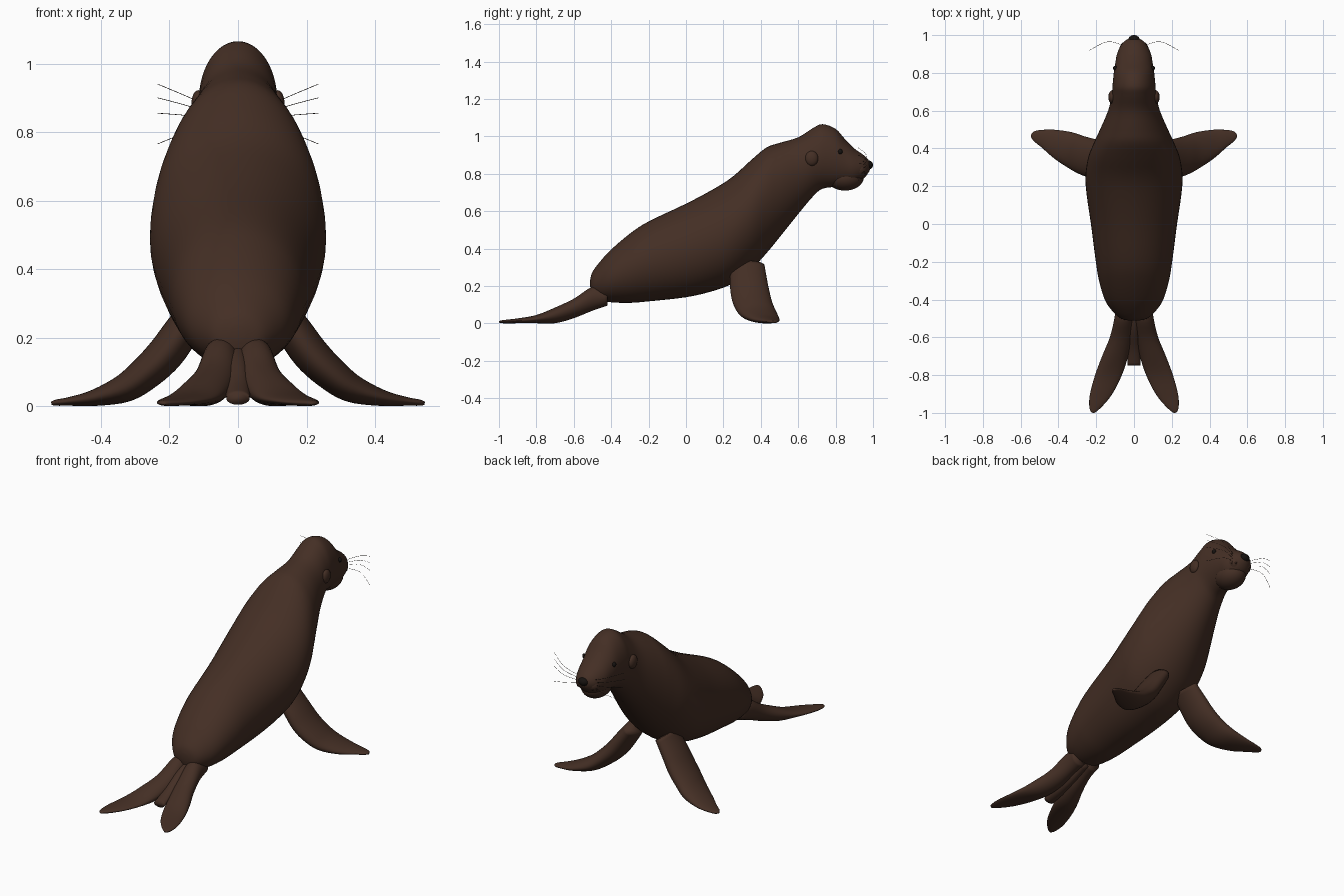
import bpy, bmesh, math
from mathutils import Vector

cube = bpy.data.objects.get("Cube")
if cube:
    bpy.data.objects.remove(cube, do_unlink=True)


def material(name, color):
    m = bpy.data.materials.new(name)
    m.use_nodes = True
    m.diffuse_color = (*color, 1)
    bsdf = m.node_tree.nodes["Principled BSDF"]
    bsdf.inputs["Base Color"].default_value = (*color, 1)
    bsdf.inputs["Roughness"].default_value = 0.7
    return m


BROWN = material("brown hide", (0.058, 0.028, 0.018))
BLACK = material("eye black", (0.008, 0.006, 0.005))
WHISKER = material("whisker dark", (0.03, 0.02, 0.015))


def finish(name, bm, mat):
    bmesh.ops.recalc_face_normals(bm, faces=bm.faces)
    mesh = bpy.data.meshes.new(name)
    bm.to_mesh(mesh)
    bm.free()
    mesh.materials.append(mat)
    mesh.shade_smooth()
    obj = bpy.data.objects.new(name, mesh)
    bpy.context.collection.objects.link(obj)
    return obj


def smooth_rows(rows, steps):
    """Catmull-Rom interpolation of rows of numbers."""
    rows = [Vector(r) for r in rows]
    out = []
    for i in range(len(rows) - 1):
        a, b, c, d = (rows[max(0, min(len(rows) - 1, i + k))] for k in (-1, 0, 1, 2))
        for s in range(steps):
            t = s / steps
            out.append(0.5 * (2 * b + (c - a) * t + (2 * a - 5 * b + 4 * c - d) * t * t
                              + (3 * b - a - 3 * c + d) * t ** 3))
    return out + [rows[-1]]


def skin(name, rings, mat):
    """Joins closed rings of points into a capped skin."""
    bm = bmesh.new()
    loops = [[bm.verts.new(p) for p in ring] for ring in rings]
    n = len(loops[0])
    for a, b in zip(loops, loops[1:]):
        for i in range(n):
            j = (i + 1) % n
            bm.faces.new((a[i], a[j], b[j], b[i]))
    bm.faces.new(loops[0])
    bm.faces.new(loops[-1])
    return finish(name, bm, mat)


def ring(center, across, up, n=32):
    """Oval ring that never sinks through the ground."""
    pts = []
    for k in range(n):
        a = math.tau * k / n
        p = center + across * math.cos(a) + up * math.sin(a)
        p.z = max(p.z, 0)
        pts.append(p)
    return pts


def ball(name, center, radii, mat, segments=24):
    bm = bmesh.new()
    bmesh.ops.create_uvsphere(bm, u_segments=segments, v_segments=segments // 2, radius=1)
    bmesh.ops.scale(bm, vec=radii, verts=bm.verts)
    bmesh.ops.translate(bm, vec=center, verts=bm.verts)
    return finish(name, bm, mat)


# Body, neck and head: y, underside, back, half width
body_rows = [
    (-0.512, 0.195, 0.235, 0.02), (-0.5, 0.15, 0.275, 0.07), (-0.46, 0.125, 0.33, 0.115),
    (-0.4, 0.113, 0.395, 0.155), (-0.3, 0.11, 0.48, 0.185), (-0.2, 0.118, 0.545, 0.202),
    (0, 0.14, 0.64, 0.228), (0.15, 0.175, 0.72, 0.25), (0.25, 0.215, 0.785, 0.257),
    (0.35, 0.29, 0.875, 0.243), (0.43, 0.375, 0.94, 0.212), (0.5, 0.46, 0.965, 0.18),
    (0.6, 0.585, 0.995, 0.137), (0.68, 0.68, 1.045, 0.118), (0.73, 0.72, 1.065, 0.114),
    (0.8, 0.73, 1.04, 0.107), (0.85, 0.735, 0.985, 0.099), (0.9, 0.745, 0.935, 0.09),
    (0.95, 0.775, 0.9, 0.067), (0.975, 0.805, 0.875, 0.04), (0.985, 0.825, 0.855, 0.015),
]
skin("body", [ring(Vector((0, y, (lo + hi) / 2)), Vector((w, 0, 0)),
                   Vector((0, 0, (hi - lo) / 2)), 48)
              for y, lo, hi, w in smooth_rows(body_rows, 4)], BROWN)

# Flippers: x, y, z, half width, half thickness
front_rows = [
    (0.1, 0.33, 0.31, 0.09, 0.045), (0.16, 0.335, 0.225, 0.1, 0.052),
    (0.21, 0.345, 0.155, 0.105, 0.054), (0.265, 0.36, 0.1, 0.105, 0.05),
    (0.33, 0.386, 0.053, 0.1, 0.042), (0.42, 0.422, 0.024, 0.077, 0.024),
    (0.49, 0.452, 0.014, 0.046, 0.013), (0.53, 0.464, 0.01, 0.026, 0.009),
    (0.545, 0.466, 0.008, 0.006, 0.005),
]
hind_rows = [
    (0.045, -0.42, 0.145, 0.05, 0.05), (0.052, -0.5, 0.132, 0.052, 0.064),
    (0.068, -0.6, 0.08, 0.06, 0.052), (0.1, -0.7, 0.043, 0.069, 0.042),
    (0.135, -0.8, 0.023, 0.071, 0.022), (0.174, -0.9, 0.014, 0.059, 0.013),
    (0.2, -0.96, 0.01, 0.037, 0.01), (0.213, -0.99, 0.009, 0.018, 0.007),
    (0.215, -1.0, 0.008, 0.004, 0.004),
]


def flipper(name, rows, side, sideways):
    rows = smooth_rows(rows, 4)
    rings = []
    for i, (x, y, z, w, t) in enumerate(rows):
        step = rows[min(i + 1, len(rows) - 1)] - rows[max(i - 1, 0)]
        if sideways:
            across = Vector((0, w, 0))
            up = Vector((-step[2], 0, step[0])).normalized() * t
        else:
            across = Vector((w, 0, 0))
            up = Vector((0, 0, t))
        pts = ring(Vector((x, y, z)), across, up)
        rings.append([Vector((p.x * side, p.y, p.z)) for p in pts])
    skin(name, rings, BROWN)


def whisker(name, points):
    curve = bpy.data.curves.new(name, "CURVE")
    curve.dimensions = "3D"
    curve.bevel_depth = 0.0009
    curve.bevel_resolution = 0
    spline = curve.splines.new("POLY")
    pts = smooth_rows(points, 4)
    spline.points.add(len(pts) - 1)
    for target, p in zip(spline.points, pts):
        target.co = (*p, 1)
    curve.materials.append(WHISKER)
    bpy.context.collection.objects.link(bpy.data.objects.new(name, curve))


for side, label in ((1, "left"), (-1, "right")):
    flipper(label + "_front_flipper", front_rows, side, True)
    flipper(label + "_hind_flipper", hind_rows, side, False)
    ball(label + "_ear", (side * 0.116, 0.672, 0.882), (0.02, 0.035, 0.04), BROWN)
    ball(label + "_eye", (side * 0.099, 0.825, 0.918), (0.012, 0.012, 0.014), BLACK, 16)
    ball(label + "_muzzle_pad", (side * 0.032, 0.925, 0.825), (0.045, 0.045, 0.045), BROWN)
    # Whisker follicles and whiskers fan out from the muzzle
    for i, tip in enumerate((0.94, 0.9, 0.855, 0.765)):
        z = 0.86 - 0.016 * i
        whisker(f"{label}_whisker_{i}", [(side * 0.055, 0.945, z),
                                         (side * 0.14, 0.965, z * 0.6 + tip * 0.4 + 0.008),
                                         (side * 0.235, 0.92, tip)])
        for j in range(2):
            ball(f"{label}_follicle_{i}_{j}",
                 (side * (0.05 + 0.014 * j), 0.958 - 0.017 * j, z - 0.008),
                 (0.006, 0.006, 0.006), BROWN, 8)

# Short tail between the hind flippers
tail_rows = [(-0.42, 0.15, 0.035, 0.05), (-0.55, 0.1, 0.035, 0.05),
             (-0.66, 0.05, 0.036, 0.03), (-0.75, 0.022, 0.034, 0.018)]
skin("tail", [ring(Vector((0, y, z)), Vector((w, 0, 0)), Vector((0, 0, t)))
              for y, z, w, t in smooth_rows(tail_rows, 4)], BROWN)

# Lower jaw and nose
ball("lower_jaw", (0, 0.85, 0.78), (0.08, 0.1, 0.07), BROWN, 32)
ball("nose", (0, 0.975, 0.847), (0.031, 0.025, 0.024), BLACK)
